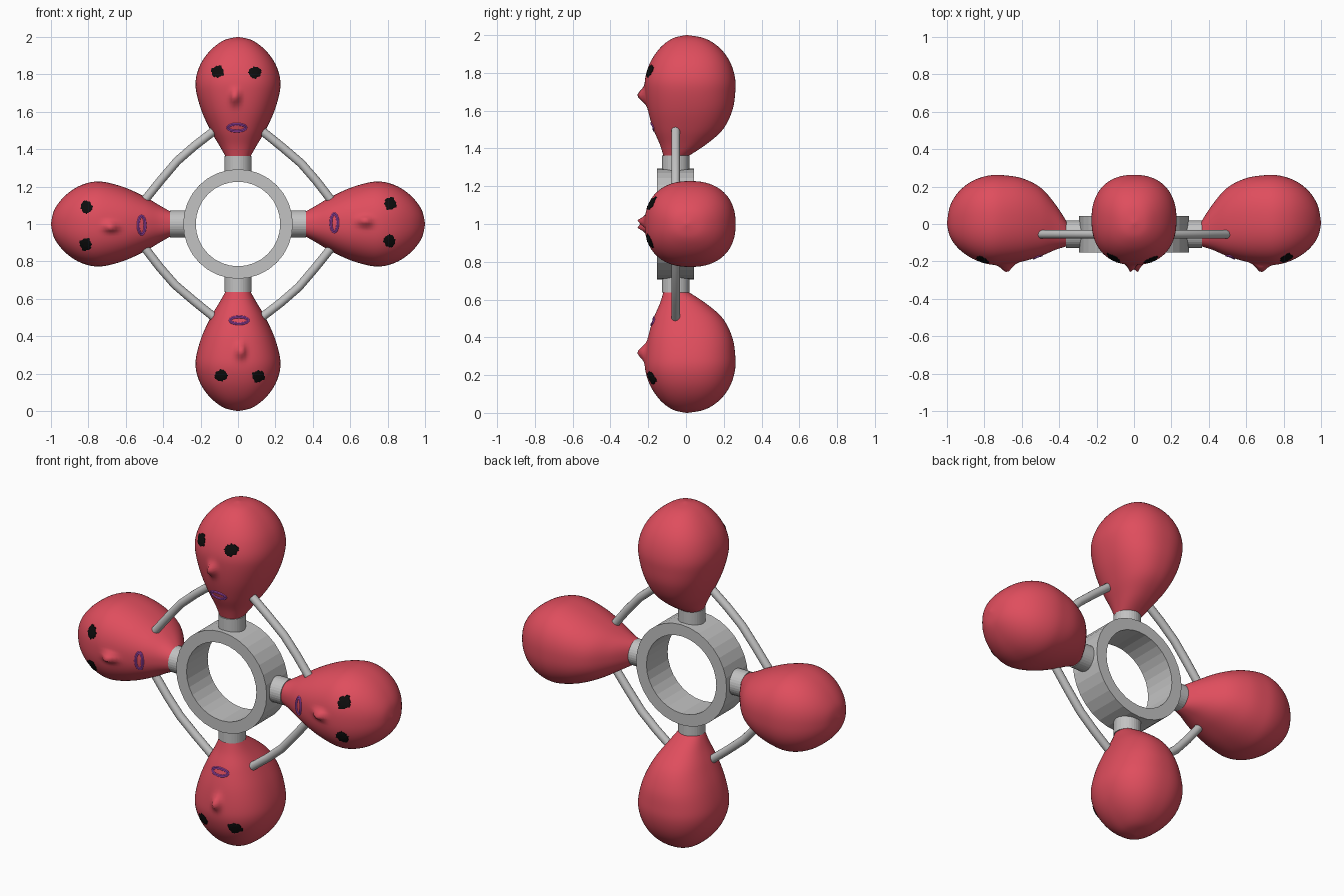
import bpy, bmesh, math, random
from mathutils import Matrix, Vector
from mathutils.bvhtree import BVHTree

if "Cube" in bpy.data.objects:
    bpy.data.objects.remove(bpy.data.objects["Cube"])

random.seed(4)


def material(name, rgb):
    m = bpy.data.materials.new(name)
    m.diffuse_color = (*rgb, 1)
    m.use_nodes = True
    m.node_tree.nodes["Principled BSDF"].inputs["Base Color"].default_value = m.diffuse_color
    return m


RED = material("red", (0.74, 0.075, 0.11))
GREY = material("grey", (0.54, 0.54, 0.54))
BLACK = material("black", (0.004, 0.004, 0.004))
PURPLE = material("purple", (0.6, 0.11, 0.72))
HUB_Y = -0.055


def mesh_from(bm, name, mat, smooth):
    bmesh.ops.recalc_face_normals(bm, faces=bm.faces)
    me = bpy.data.meshes.new(name)
    for f in bm.faces:
        f.smooth = smooth
    bm.to_mesh(me)
    me.materials.append(mat)
    return me


def place(me, name, k):
    """Put a part into one of the four arms around the hub."""
    ob = bpy.data.objects.new(name, me)
    ob.matrix_world = Matrix.Translation((0, 0, 1)) @ Matrix.Rotation(k * math.pi / 2, 4, 'Y')
    bpy.context.collection.objects.link(ob)


def tube(bm, pts, radius, sides, closed=False):
    """Sweep a round section along points."""
    rings, n = [], len(pts)
    for i, p in enumerate(pts):
        a = pts[(i - 1) % n] if closed or i else p
        b = pts[(i + 1) % n] if closed or i < n - 1 else p
        d = (b - a).normalized()
        u = d.cross(Vector((0, 1, 0))).normalized()
        w = d.cross(u)
        rings.append([bm.verts.new(p + radius * (u * math.cos(t) + w * math.sin(t)))
                      for t in (2 * math.pi * j / sides for j in range(sides))])
    for i in range(n if closed else n - 1):
        r0, r1 = rings[i], rings[(i + 1) % n]
        for j in range(sides):
            q = (j + 1) % sides
            bm.faces.new((r0[j], r0[q], r1[q], r1[j]))
    if not closed:
        bm.faces.new(rings[0])
        bm.faces.new(rings[-1])


# Head: rows of distance from hub, half width, front y, back y
ROWS = [(0.355, 0.063, -0.118, 0.005), (0.42, 0.100, -0.138, 0.105), (0.50, 0.147, -0.172, 0.195),
        (0.60, 0.193, -0.201, 0.245), (0.70, 0.222, -0.216, 0.261), (0.77, 0.226, -0.216, 0.260),
        (0.84, 0.207, -0.196, 0.241), (0.90, 0.172, -0.163, 0.207), (0.95, 0.124, -0.119, 0.157),
        (0.985, 0.069, -0.065, 0.092), (1.0, 0.004, 0.0, 0.008)]


def row_at(t):
    i = min(int(t), len(ROWS) - 2)
    f = t - i
    p0, p1, p2, p3 = (ROWS[max(0, min(len(ROWS) - 1, i + k))] for k in (-1, 0, 1, 2))
    return [0.5 * (2 * b + (c - a) * f + (2 * a - 5 * b + 4 * c - d) * f * f
                   + (3 * b - a - 3 * c + d) * f ** 3) for a, b, c, d in zip(p0, p1, p2, p3)]


def spow(v, e):
    return math.copysign(abs(v) ** e, v)


bm = bmesh.new()
SEG, STEPS, prev = 96, 60, None
for s in range(STEPS + 1):
    r, w, front, back = row_at(s * (len(ROWS) - 1) / STEPS)
    ring = []
    for j in range(SEG):
        a = 2 * math.pi * j / SEG
        x = w * spow(math.cos(a), 0.87)
        y = (front + back) / 2 + (back - front) / 2 * spow(math.sin(a), 0.87)
        if math.sin(a) < 0:  # nose bump
            y -= 0.047 * math.exp(-((x + 0.015) / 0.021) ** 2 - ((r - 0.68) / 0.036) ** 2)
        ring.append(bm.verts.new((x, y, r)))
    if prev:
        for j in range(SEG):
            q = (j + 1) % SEG
            bm.faces.new((prev[j], prev[q], ring[q], ring[j]))
    else:
        bm.faces.new(ring)
    prev = ring
bm.faces.new(prev)
head = mesh_from(bm, "head", RED, True)
tree = BVHTree.FromBMesh(bm)


def on_face(x, r, lift):
    hit = tree.ray_cast(Vector((x, -1, r)), Vector((0, 1, 0)))[0]
    return hit - Vector((0, lift, 0))


# Eyes: ragged thin patches hugging the face
def make_eye(cx, cr):
    bm = bmesh.new()
    n = 36
    edge = [random.uniform(0.027, 0.037) for _ in range(n)]
    loops = []
    for frac, lift in ((0.4, 0.007), (0.8, 0.006), (1, 0.004), (1, -0.003)):
        loops.append([bm.verts.new(on_face(cx + 1.05 * frac * edge[j] * math.cos(2 * math.pi * j / n),
                                           cr + frac * edge[j] * math.sin(2 * math.pi * j / n), lift))
                      for j in range(n)])
    bm.faces.new(loops[0])
    for a, b in zip(loops, loops[1:]):
        for j in range(n):
            q = (j + 1) % n
            bm.faces.new((a[j], a[q], b[q], b[j]))
    return mesh_from(bm, "eye", BLACK, False)


eyes = [make_eye(-0.108, 0.815), make_eye(0.09, 0.81)]

# Mouth: two thin drawn loops
bm = bmesh.new()
for a, b in ((0.052, 0.022), (0.044, 0.015)):
    tube(bm, [on_face(-0.006 + a * math.cos(t), 0.515 + b * math.sin(t), 0.002)
              for t in (2 * math.pi * i / 32 for i in range(32))], 0.0038, 6, True)
mouth = mesh_from(bm, "mouth", PURPLE, True)

# Neck: short stub between hub and head
bm = bmesh.new()
tube(bm, [Vector((0, HUB_Y, 0.27)), Vector((0, HUB_Y, 0.363))], 0.073, 32)
neck = mesh_from(bm, "neck", GREY, False)

# Strut: bent rod between neighbouring heads
bm = bmesh.new()
tube(bm, [Vector((x, HUB_Y, z)) for x, z in
          ((0.132, 0.495), (0.235, 0.412), (0.337, 0.325), (0.418, 0.232), (0.495, 0.132))], 0.023, 16)
strut = mesh_from(bm, "strut", GREY, True)

for k, side in enumerate(("top", "right", "bottom", "left")):
    place(head, side + "_head", k)
    place(eyes[0], side + "_eye_a", k)
    place(eyes[1], side + "_eye_b", k)
    place(mouth, side + "_mouth", k)
    place(neck, side + "_neck", k)
    place(strut, side + "_strut", k)

# Hub ring: rectangular section, 32 flat sides
bm = bmesh.new()
N = 32
loops = []
for rad, y in ((0.293, -0.153), (0.293, 0.043), (0.226, 0.043), (0.226, -0.153)):
    loops.append([bm.verts.new((rad * math.cos(2 * math.pi * j / N), y, rad * math.sin(2 * math.pi * j / N)))
                  for j in range(N)])
for i in range(4):
    a, b = loops[i], loops[(i + 1) % 4]
    for j in range(N):
        q = (j + 1) % N
        bm.faces.new((a[j], a[q], b[q], b[j]))
place(mesh_from(bm, "hub_ring", GREY, False), "hub_ring", 0)

# Keep rod ends crisp
bpy.ops.object.select_all(action='DESELECT')
for ob in bpy.data.objects:
    if ob.name == "top_strut":
        ob.select_set(True)
        bpy.context.view_layer.objects.active = ob
        bpy.ops.object.shade_smooth_by_angle(angle=math.radians(40))
